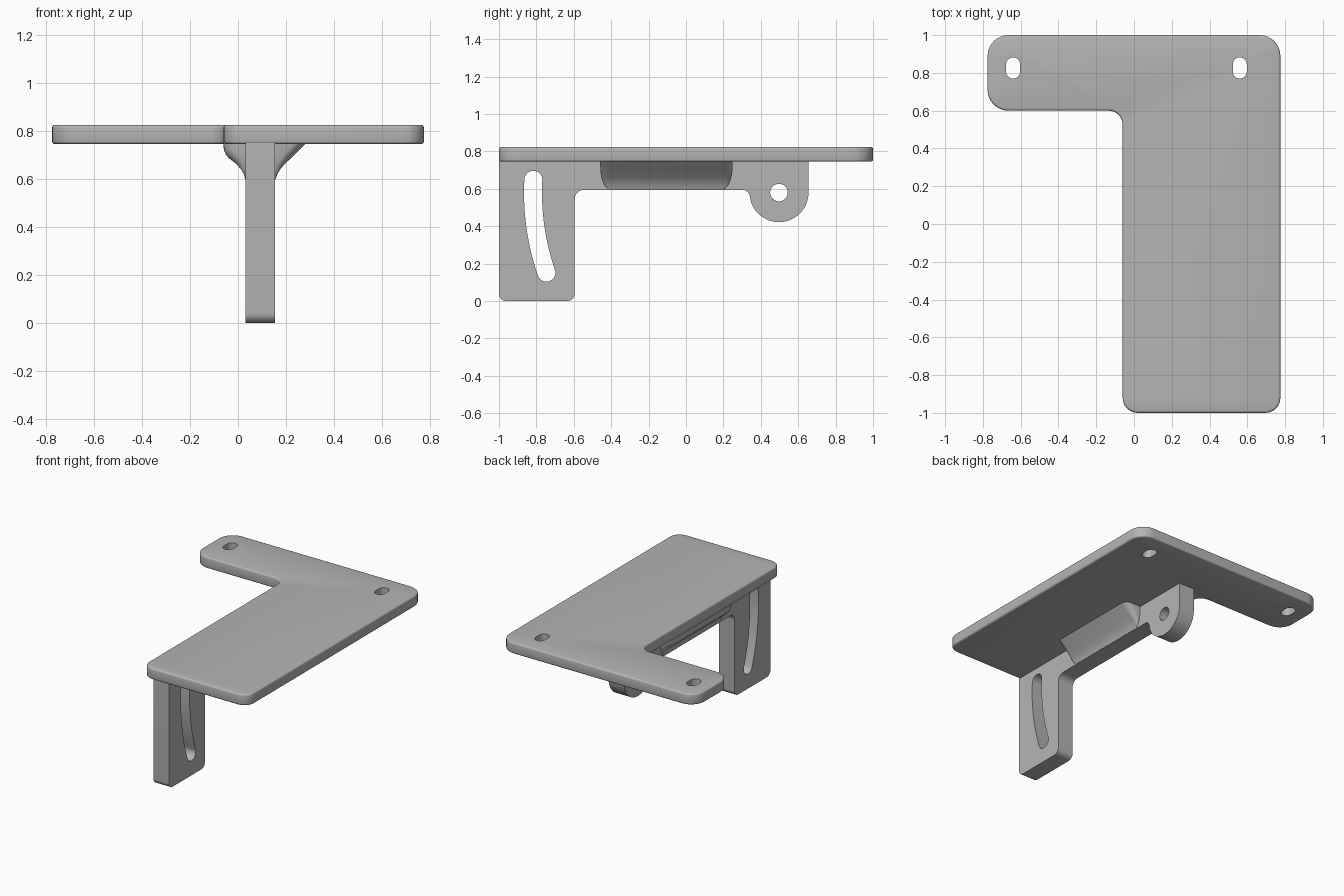
import bpy, bmesh
from math import sin, cos, pi, radians, sqrt, tan
from mathutils import Vector

cube = bpy.data.objects.get("Cube")
if cube:
    bpy.data.objects.remove(cube, do_unlink=True)

grey = bpy.data.materials.new("plain_grey")
grey.use_nodes = True
colour = (0.46, 0.46, 0.46, 1)
grey.diffuse_color = colour
grey.node_tree.nodes["Principled BSDF"].inputs["Base Color"].default_value = colour


def arc(cx, cy, r, a0, a1, n=16):
    """Points along an arc, angles in degrees."""
    steps = [radians(a0 + (a1 - a0) * i / n) for i in range(n + 1)]
    return [Vector((cx + r * cos(a), cy + r * sin(a))) for a in steps]


def rounded(corners, n=8):
    """Closed outline from (x, y, radius) corners; radius 0 stays sharp."""
    pts = []
    for i, (x, y, r) in enumerate(corners):
        p = Vector((x, y))
        if r == 0:
            pts.append(p)
            continue
        a = (Vector(corners[i - 1][:2]) - p).normalized()
        b = (Vector(corners[(i + 1) % len(corners)][:2]) - p).normalized()
        half = a.angle(b) / 2
        centre = p + (a + b).normalized() * r / sin(half)
        start = p + a * r / tan(half) - centre
        end = p + b * r / tan(half) - centre
        sweep = start.angle(end)
        for k in range(n + 1):
            t = k / n
            pts.append(centre + (start * sin((1 - t) * sweep) + end * sin(t * sweep)) / sin(sweep))
    return pts


def inset(pts, d):
    """Move a counter-clockwise outline inwards by d."""
    out = []
    for i, p in enumerate(pts):
        t = (pts[(i + 1) % len(pts)] - pts[i - 1]).normalized()
        out.append(p + Vector((-t.y, t.x)) * d)
    return out


def loft(bm, rings):
    """Join equal rings with quads and return the edges of both end rings."""
    rows = [[bm.verts.new(p) for p in ring] for ring in rings]
    for low, high in zip(rows, rows[1:]):
        for i in range(len(low)):
            bm.faces.new((low[i - 1], low[i], high[i], high[i - 1]))
    return [[bm.edges.get((row[i - 1], row[i])) for i in range(len(row))]
            for row in (rows[0], rows[-1])]


def finish(bm, name):
    bmesh.ops.recalc_face_normals(bm, faces=bm.faces)
    mesh = bpy.data.meshes.new(name)
    bm.to_mesh(mesh)
    bm.free()
    mesh.materials.append(grey)
    obj = bpy.data.objects.new(name, mesh)
    bpy.context.collection.objects.link(obj)
    bpy.ops.object.select_all(action='DESELECT')
    obj.select_set(True)
    bpy.context.view_layer.objects.active = obj
    bpy.ops.object.shade_smooth_by_angle(angle=radians(32))
    return obj


def slab(name, outline, holes, lo, hi, place, edge=0):
    """Flat part with through holes and optionally rounded outer edges."""
    def at(pts, h):
        return [place(p.x, p.y, h) for p in pts]
    levels = [(0, lo), (0, hi)]
    if edge:
        curve = [radians(a) for a in (0, 30, 60, 90)]
        lower = [(edge * (1 - sin(a)), lo + edge * (1 - cos(a))) for a in curve]
        levels = lower + [(d, lo + hi - h) for d, h in reversed(lower)]
    bm = bmesh.new()
    ends = loft(bm, [at(inset(outline, d), h) for d, h in levels])
    for hole in holes:
        for end, extra in zip(ends, loft(bm, [at(hole, lo), at(hole, hi)])):
            end.extend(extra)
    for end in ends:
        bmesh.ops.triangle_fill(bm, use_beauty=True, edges=end,
                                normal=place(0, 0, 1))
    return finish(bm, name)


def flat(x, y, h):
    return Vector((x, y, h))


def upright(y, z, h):
    return Vector((h, y, z))


# L-shaped top plate with two mounting slots
UNDER, TOP = 0.745, 0.825
plate = rounded([(-0.775, 0.6, 0.11), (-0.06, 0.6, 0.075), (-0.06, -1, 0.08),
                 (0.775, -1, 0.08), (0.775, 1, 0.11), (-0.775, 1, 0.11)])
slots = [arc(x, 0.845, 0.037, 0, 180) + arc(x, 0.807, 0.037, 180, 360)
         for x in (-0.64, 0.56)]
slab("top_plate", plate, slots, UNDER, TOP, flat, edge=0.012)

# Upright web: long leg, bridge and rounded pivot lug
PY, PZ = 0.497, 0.58
web = rounded([(-1, 0.75, 0), (-1, 0, 0.04), (-0.595, 0, 0.04), (-0.595, 0.595, 0.05),
               (0.336, 0.595, 0.042), (0.346, 0.535, 0)])
web += arc(PY, PZ, 0.158, 200, 360, 28) + [Vector((PY + 0.158, 0.75))]

# Pivot hole and the adjusting slot swept around it
pivot = arc(PY, PZ, 0.047, 0, 360, 32)[:-1]
R, HALF, A0, A1 = 1.315, 0.048, 177, 199
top_end, low_end = [arc(PY, PZ, R, a, a, 1)[0] for a in (A0, A1)]
sweep_slot = (arc(PY, PZ, R + HALF, A0, A1) + arc(*low_end, HALF, A1, A1 + 180)[1:-1][::-1][::-1]
              + arc(PY, PZ, R - HALF, A1, A0) + arc(*top_end, HALF, A0 - 180, A0)[1:-1])
WEB_L, WEB_R = 0.032, 0.155
slab("upright_web", web, [pivot, sweep_slot], WEB_L, WEB_R, upright)


# Flared gussets under the plate, shrinking towards the web
def gusset(name, side, face, reach):
    """reach lists (height, distance out from the web face)."""
    rings = []
    for z, d in reach:
        t = min(1, (UNDER - z) / 0.15)
        pull = 0.055 * (1 - sqrt(1 - t * t))
        y0, y1 = -0.46 + pull, 0.25 - pull
        r = min(0.05, d * 0.8)
        outline = rounded([(-0.03, y0, 0), (d, y0, r), (d, y1, r), (-0.03, y1, 0)], 6)
        rings.append([Vector((face + side * p.x, p.y, z)) for p in outline])
    bm = bmesh.new()
    for end in loft(bm, rings):
        bmesh.ops.contextual_create(bm, geom=end)
    finish(bm, name)


gusset("left_gusset", 1, WEB_R,
       [(0.75, 0.13), (0.70, 0.08), (0.66, 0.038), (0.64, 0.021), (0.62, 0.009), (0.597, 0.001)])
gusset("right_gusset", -1, WEB_L,
       [(0.75, 0.093), (0.72, 0.091), (0.70, 0.082), (0.685, 0.068), (0.665, 0.042),
        (0.64, 0.019), (0.62, 0.008), (0.597, 0.001)])
